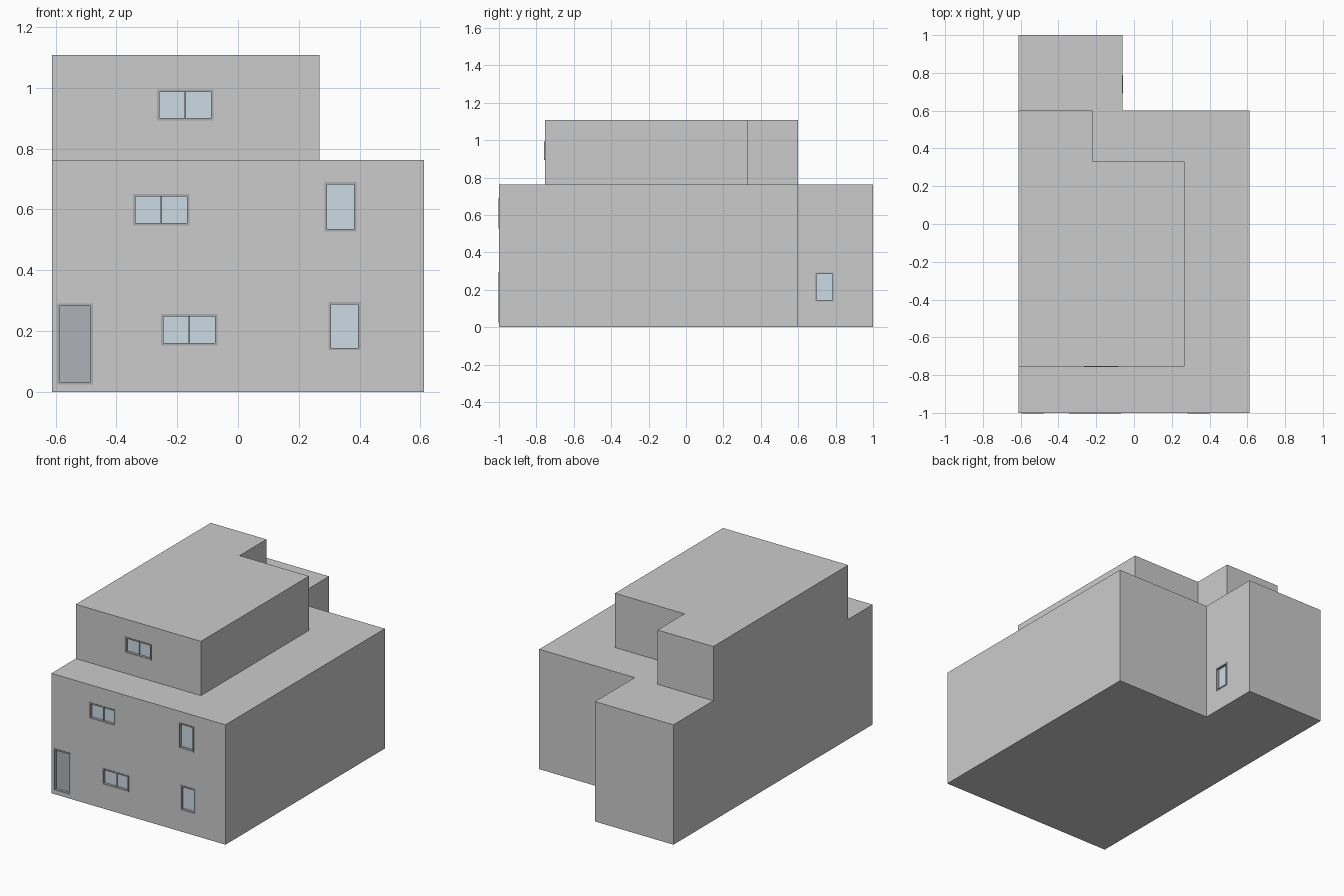
import bpy, bmesh
from mathutils import Matrix, Vector
from math import pi

if "Cube" in bpy.data.objects:
    bpy.data.objects.remove(bpy.data.objects["Cube"])

WALL = 0.03    # wall thickness
SLAB = 0.02    # floor slab thickness
LOWER = [(-.612, -1), (.612, -1), (.612, .6), (-.06, .6), (-.06, 1), (-.612, 1)]
UPPER = [(-.612, -.755), (.268, -.755), (.268, .33), (-.22, .33), (-.22, .6), (-.612, .6)]


def material(name, color):
    mat = bpy.data.materials.new(name)
    mat.diffuse_color = (*color, 1)
    mat.use_nodes = True
    mat.node_tree.nodes["Principled BSDF"].inputs["Base Color"].default_value = mat.diffuse_color
    return mat


GLASS = material("glass", (.60, .71, .78))
DOOR = material("door_grey", (.42, .45, .48))
FRAME = material("frame_grey", (.40, .41, .42))


def make_object(name, bm, mat=None):
    bmesh.ops.recalc_face_normals(bm, faces=bm.faces)
    mesh = bpy.data.meshes.new(name)
    bm.to_mesh(mesh)
    bm.free()
    obj = bpy.data.objects.new(name, mesh)
    bpy.context.collection.objects.link(obj)
    if mat:
        mesh.materials.append(mat)
    return obj


def add_box(bm, lo, hi):
    lo, hi = Vector(lo), Vector(hi)
    size = Matrix.Diagonal((*(hi - lo), 1))
    bmesh.ops.create_cube(bm, size=1, matrix=Matrix.Translation((lo + hi) / 2) @ size)


def boxes(name, parts, matrix, mat=None):
    bm = bmesh.new()
    for lo, hi in parts:
        add_box(bm, lo, hi)
    bm.transform(matrix)
    return make_object(name, bm, mat)


def slab(name, outline, z0, z1):
    bm = bmesh.new()
    face = bm.faces.new([bm.verts.new((x, y, z0)) for x, y in outline])
    top = bmesh.ops.extrude_face_region(bm, geom=[face], use_keep_orig=True)["geom"]
    bmesh.ops.translate(bm, vec=(0, 0, z1 - z0),
                        verts=[v for v in top if isinstance(v, bmesh.types.BMVert)])
    return make_object(name, bm)


def inset(outline, d):
    # Move each right-angled corner inwards along both of its edge normals
    result = []
    for i, p in enumerate(outline):
        p = Vector(p)
        a = (p - Vector(outline[i - 1])).normalized()
        b = (Vector(outline[(i + 1) % len(outline)]) - p).normalized()
        result.append((p.x - d * (a.y + b.y), p.y + d * (a.x + b.x)))
    return result


def walls(name, outline, z0, z1):
    bm = bmesh.new()
    inner = inset(outline, WALL)
    rings = [[bm.verts.new((x, y, z)) for x, y in line]
             for line, z in ((outline, z0), (outline, z1), (inner, z1), (inner, z0))]
    n = len(outline)
    for k in range(4):
        a, b = rings[k], rings[(k + 1) % 4]
        for i in range(n):
            j = (i + 1) % n
            bm.faces.new((a[i], a[j], b[j], b[i]))
    return make_object(name, bm)


def opening(name, wall, matrix, x0, x1, z0, z1, panes=1, fill=GLASS):
    # Hole through the wall
    cutter = boxes(name + "_cutter", [((x0, -.05, z0), (x1, WALL + .02, z1))], matrix)
    cutter.hide_render = True
    mod = wall.modifiers.new(name, 'BOOLEAN')
    mod.operation, mod.solver, mod.object = 'DIFFERENCE', 'EXACT', cutter
    bpy.context.view_layer.objects.active = wall
    bpy.ops.object.modifier_apply(modifier=name)
    bpy.data.objects.remove(cutter)
    # Frame with optional mullion
    f, y0, y1 = .008, -.003, .024
    parts = [((x0, y0, z0), (x0 + f, y1, z1)), ((x1 - f, y0, z0), (x1, y1, z1)),
             ((x0 + f, y0, z0), (x1 - f, y1, z0 + f)),
             ((x0 + f, y0, z1 - f), (x1 - f, y1, z1))]
    if panes == 2:
        m = (x0 + x1) / 2
        parts.append(((m - .003, .008, z0 + f), (m + .003, y1, z1 - f)))
    boxes(name + "_frame", parts, matrix, FRAME)
    # Glass or door leaf
    boxes(name + "_panel", [((x0 + f, .014, z0 + f), (x1 - f, .020, z1 - f))], matrix, fill)


# Slabs and storeys
slab("ground_slab", LOWER, 0, SLAB)
ground = walls("ground_floor_walls", LOWER, SLAB, .393)
slab("middle_slab", LOWER, .393, .413)
middle = walls("middle_floor_walls", LOWER, .413, .762 - SLAB)
slab("terrace_slab", LOWER, .762 - SLAB, .762)
top = walls("top_floor_walls", UPPER, .762, 1.107 - SLAB)
slab("roof_slab", UPPER, 1.107 - SLAB, 1.107)

# Doors and windows
front = Matrix.Translation((0, -1, 0))
upper_front = Matrix.Translation((0, -.755, 0))
side = Matrix.Translation((-.06, 0, 0)) @ Matrix.Rotation(pi / 2, 4, 'Z')
opening("front_door", ground, front, -.595, -.477, .024, .29, fill=DOOR)
opening("ground_wide_window", ground, front, -.253, -.068, .153, .256, panes=2)
opening("ground_tall_window", ground, front, .297, .402, .137, .295)
opening("side_window", ground, side, .69, .79, .137, .293)
opening("middle_wide_window", middle, front, -.345, -.16, .547, .65, panes=2)
opening("middle_tall_window", middle, front, .284, .39, .528, .69)
opening("top_wide_window", top, upper_front, -.266, -.081, .893, .994, panes=2)
